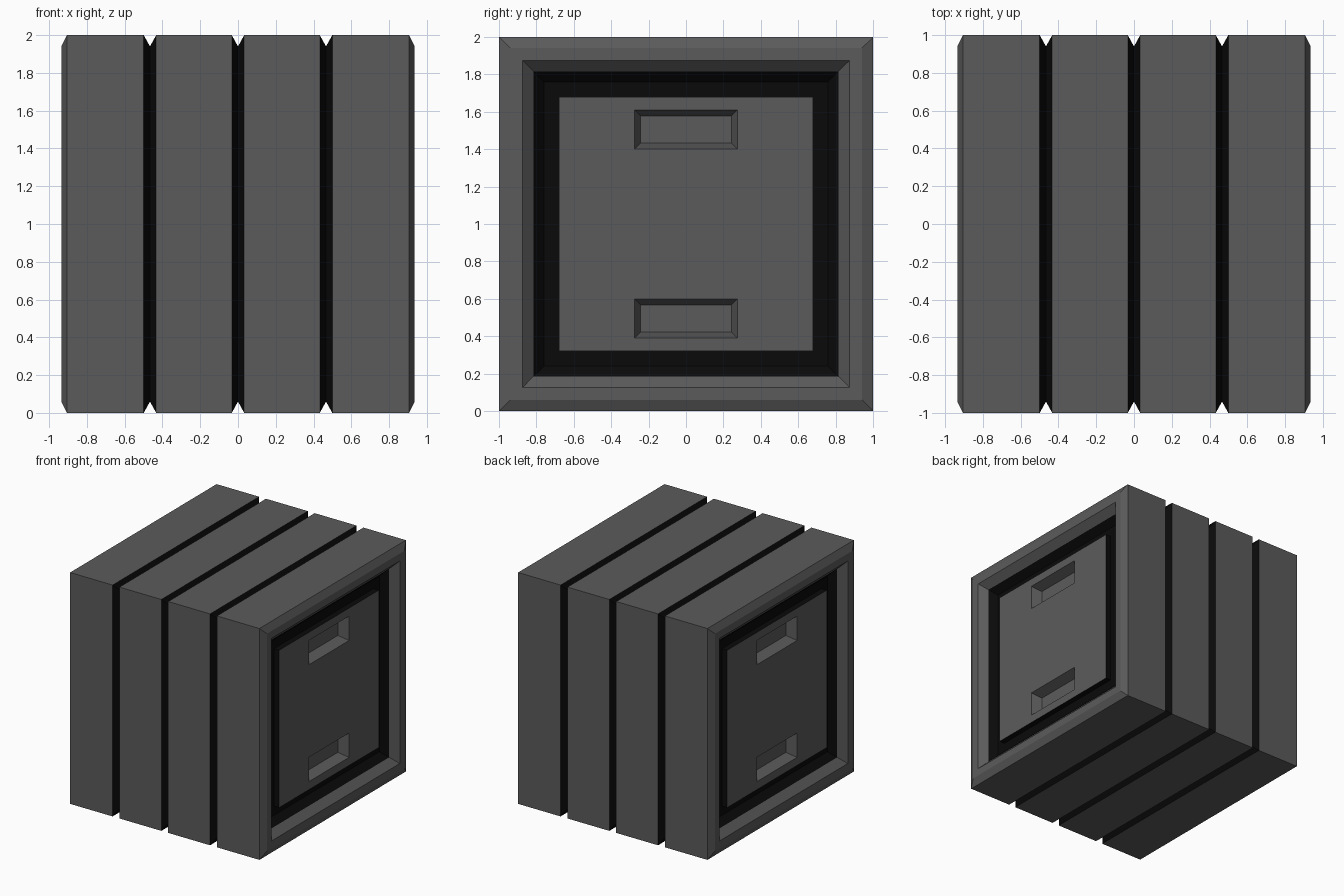
import bpy, bmesh

cube = bpy.data.objects.get("Cube")
if cube:
    bpy.data.objects.remove(cube, do_unlink=True)


def make_material(name, value):
    mat = bpy.data.materials.new(name)
    mat.use_nodes = True
    color = (value, value, value, 1)
    mat.diffuse_color = color
    bsdf = mat.node_tree.nodes["Principled BSDF"]
    bsdf.inputs["Base Color"].default_value = color
    bsdf.inputs["Roughness"].default_value = 0.8
    return mat


GREY = make_material("dark grey", 0.105)
BLACK = make_material("groove black", 0.003)
CENTRE_Z = 1.0


def ring(bm, x, half_y, half_z, z=0.0):
    """Rectangle of vertices facing along x, centred at height z."""
    corners = ((-1, -1), (1, -1), (1, 1), (-1, 1))
    return [bm.verts.new((x, half_y * a, CENTRE_Z + z + half_z * b)) for a, b in corners]


def bridge(bm, a, b, material=0):
    for i in range(4):
        j = (i + 1) % 4
        face = bm.faces.new((a[i], a[j], b[j], b[i]))
        face.material_index = material


def finish(bm, name):
    """Make the object and mirror it to the other end."""
    bm.normal_update()
    mesh = bpy.data.meshes.new(name)
    bm.to_mesh(mesh)
    bm.free()
    obj = bpy.data.objects.new(name, mesh)
    bpy.context.collection.objects.link(obj)
    mesh.materials.append(GREY)
    mesh.materials.append(BLACK)
    mirror = obj.modifiers.new("mirror", 'MIRROR')
    mirror.use_axis = (True, False, False)
    return obj


# Slatted body: square sections along x as (x, half size, material up to here)
SECTIONS = [
    (0.0, 0.94, 1), (0.033, 1.0, 1),             # half of the middle groove
    (0.433, 1.0, 0),                             # inner slat
    (0.466, 0.94, 1), (0.499, 1.0, 1),           # outer groove
    (0.905, 1.0, 0),                             # outer slat
    (0.935, 0.94, 0), (0.935, 0.875, 0),         # chamfer and flat rim
    (0.875, 0.815, 0),                           # inner slope
    (0.82, 0.76, 1), (0.82, 0.68, 1),            # black channel
    (0.87, 0.68, 1),                             # panel edge
]
bm = bmesh.new()
previous = None
for x, half, material in SECTIONS:
    current = ring(bm, x, half, half)
    if previous:
        bridge(bm, previous, current, material)
    previous = current
finish(bm, "slatted_body")

# End panel: a grid of faces with two sunken hand grips
PANEL_X, FLOOR_X = 0.87, 0.785
EDGE, GRIP_Y, GRIP_LOW, GRIP_HIGH = 0.68, 0.275, 0.4, 0.61
ys = [-EDGE, -GRIP_Y, GRIP_Y, EDGE]
zs = [-EDGE, -GRIP_HIGH, -GRIP_LOW, GRIP_LOW, GRIP_HIGH, EDGE]
bm = bmesh.new()
grid = [[bm.verts.new((PANEL_X, y, CENTRE_Z + z)) for z in zs] for y in ys]
for i in range(len(ys) - 1):
    for k in range(len(zs) - 1):
        cell = [grid[i][k], grid[i + 1][k], grid[i + 1][k + 1], grid[i][k + 1]]
        if i == 1 and k in (1, 3):
            middle = (zs[k] + zs[k + 1]) / 2
            half_z = (GRIP_HIGH - GRIP_LOW) / 2
            floor = ring(bm, FLOOR_X, GRIP_Y - 0.033, half_z - 0.033, middle)
            bridge(bm, cell, floor)
            bm.faces.new(floor)
        else:
            bm.faces.new(cell)
finish(bm, "end_panels")
